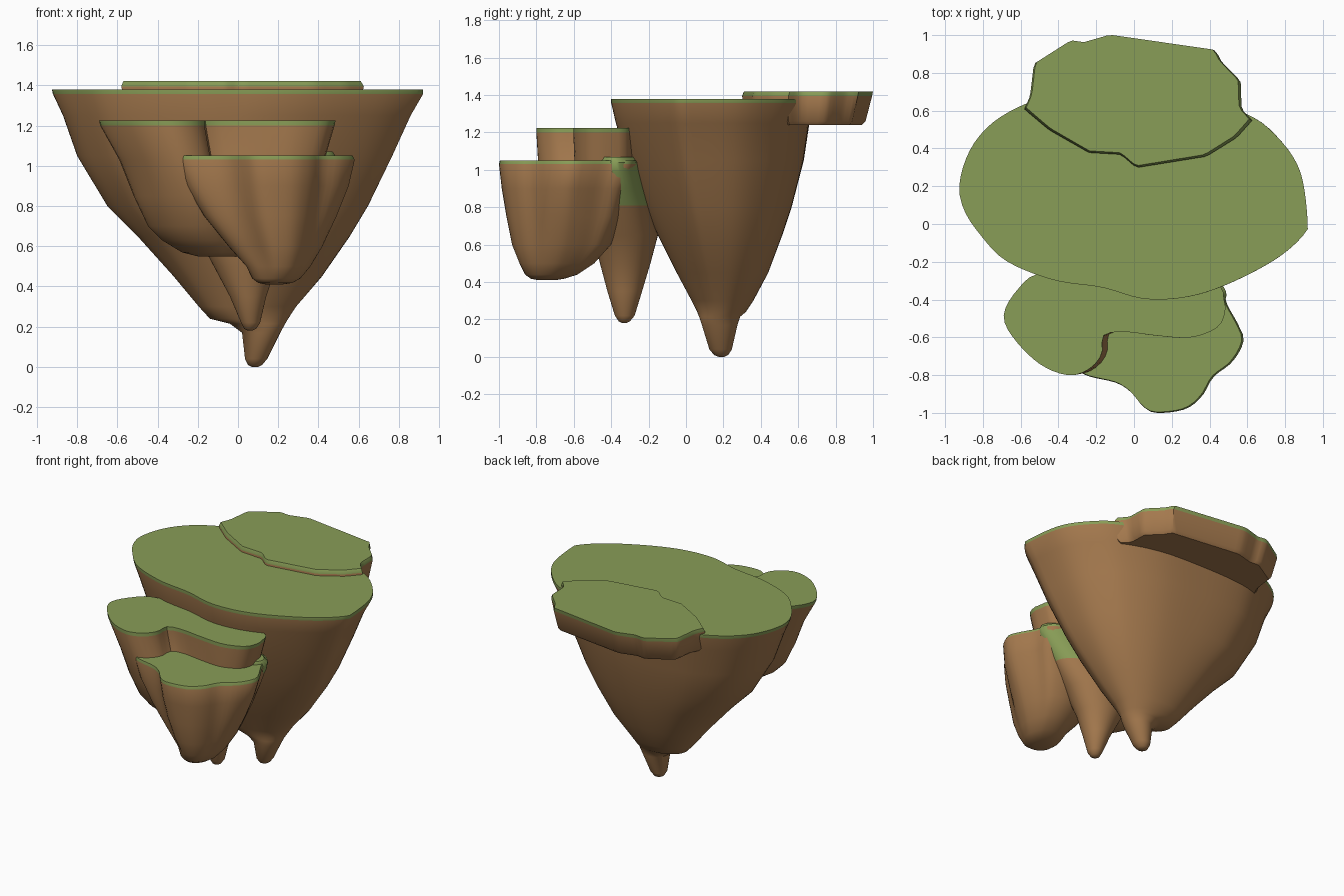
import bpy, bmesh, math
from mathutils import Vector

if "Cube" in bpy.data.objects:
    bpy.data.objects.remove(bpy.data.objects["Cube"])


def material(name, rgb):
    m = bpy.data.materials.new(name)
    m.diffuse_color = (*rgb, 1)
    m.use_nodes = True
    m.node_tree.nodes["Principled BSDF"].inputs["Base Color"].default_value = m.diffuse_color
    return m


GRASS = material("grass green", (0.25, 0.34, 0.095))
EARTH = material("earth brown", (0.37, 0.19, 0.075))


def resample(pts, n, smooth):
    """Closed outline resampled evenly, optionally through a Catmull-Rom curve."""
    P = [Vector(p) for p in pts]
    dense = []
    for i in range(len(P)):
        a, b, c, d = (P[(i + k) % len(P)] for k in (-1, 0, 1, 2))
        for s in range(10):
            t = s / 10
            if smooth:
                dense.append(0.5 * (2 * b + (c - a) * t + (2 * a - 5 * b + 4 * c - d) * t * t
                                    + (3 * b - a - 3 * c + d) * t ** 3))
            else:
                dense.append(b.lerp(c, t))
    dense.append(dense[0])
    lens = [0]
    for a, b in zip(dense, dense[1:]):
        lens.append(lens[-1] + (b - a).length)
    out, j = [], 0
    for i in range(n):
        want = lens[-1] * i / n
        while lens[j + 1] < want:
            j += 1
        f = (want - lens[j]) / (lens[j + 1] - lens[j])
        out.append(dense[j].lerp(dense[j + 1], f))
    return out


def rock(name, outline, rings, n=72, smooth=True, grass_rule=None):
    """Loft an outline down through rings (z, x0, x1, y0, y1, roundness)."""
    pts = resample(outline, n, smooth)
    lo = [min(p[k] for p in pts) for k in (0, 1)]
    hi = [max(p[k] for p in pts) for k in (0, 1)]
    unit = [Vector([2 * (p[k] - lo[k]) / (hi[k] - lo[k]) - 1 for k in (0, 1)]) for p in pts]
    start = math.atan2(unit[0].y, unit[0].x)
    bm = bmesh.new()
    loops = []
    for z, x0, x1, y0, y1, r in rings:
        loop = []
        for i, u in enumerate(unit):
            a = start + 2 * math.pi * i / n
            q = u.lerp(Vector((math.cos(a), math.sin(a))), r)
            loop.append(bm.verts.new(((x0 + x1) / 2 + q.x * (x1 - x0) / 2,
                                      (y0 + y1) / 2 + q.y * (y1 - y0) / 2, z)))
        loops.append(loop)
    top = bm.faces.new(loops[0])
    bm.faces.new(loops[-1][::-1])
    for k, (A, B) in enumerate(zip(loops, loops[1:])):
        for i in range(n):
            j = (i + 1) % n
            f = bm.faces.new((A[i], B[i], B[j], A[j]))
            f.material_index = 0 if k == 0 else 1
    for f in bm.faces:
        if f is not top and len(f.verts) > 4:
            f.material_index = 1
    bmesh.ops.recalc_face_normals(bm, faces=bm.faces[:])
    if grass_rule:
        for f in bm.faces:
            if grass_rule(f.calc_center_median(), f.normal):
                f.material_index = 0
    me = bpy.data.meshes.new(name)
    bm.to_mesh(me)
    bm.free()
    me.materials.append(GRASS)
    me.materials.append(EARTH)
    ob = bpy.data.objects.new(name, me)
    bpy.context.collection.objects.link(ob)
    bpy.ops.object.select_all(action='DESELECT')
    ob.select_set(True)
    bpy.context.view_layer.objects.active = ob
    bpy.ops.object.shade_smooth_by_angle(angle=math.radians(42))
    return ob


# Main island: broad oval top tapering to a tip with a side shoulder
rock("main_island",
     [(.92, .02), (.88, .28), (.76, .46), (.6, .58), (.3, .67), (-.1, .69), (-.4, .68),
      (-.57, .64), (-.75, .54), (-.87, .4), (-.93, .22), (-.91, .08), (-.82, -.06),
      (-.68, -.2), (-.43, -.3), (-.17, -.34), (.05, -.4), (.28, -.39), (.5, -.32),
      (.75, -.19), (.9, -.06)],
     [(1.38, -.925, .92, -.4, .69, 0), (1.357, -.92, .92, -.4, .69, 0),
      (1.25, -.87, .86, -.375, .66, .05), (1.05, -.8, .77, -.32, .63, .1),
      (.8, -.65, .65, -.22, .565, .2), (.65, -.5, .56, -.15, .515, .3),
      (.45, -.32, .42, -.05, .44, .5), (.3, -.195, .29, .03, .36, .7),
      (.24, -.14, .25, .06, .32, .8), (.215, -.04, .235, .07, .29, .9),
      (.17, .02, .21, .085, .275, 1), (.04, .035, .145, .125, .245, 1),
      (.01, .05, .12, .15, .225, 1), (0, .07, .1, .175, .205, 1)], n=96)

# Back ledge: thin angular slab overhanging behind
rock("back_ledge",
     [(.62, .55), (.565, .61), (.56, .76), (.46, .86), (.43, .92), (-.13, 1.0), (-.27, .96),
      (-.34, .97), (-.53, .85), (-.55, .68), (-.58, .61), (-.45, .5), (-.24, .38),
      (-.07, .37), (.01, .3), (.38, .36), (.54, .46)],
     [(1.42, -.57, .61, .31, 1.0, 0), (1.395, -.58, .625, .3, .995, 0),
      (1.26, -.55, .6, .32, .96, 0), (1.24, -.53, .58, .34, .94, 0)],
     n=96, smooth=False)

# Upper front step: curved ledge with a hanging lobe on the left
rock("upper_step",
     [(.48, -.4), (.44, -.31), (.2, -.27), (-.2, -.25), (-.5, -.26), (-.62, -.35), (-.69, -.48),
      (-.64, -.6), (-.5, -.74), (-.35, -.8), (-.24, -.77), (-.17, -.69), (-.16, -.59),
      (-.05, -.57), (.12, -.59), (.3, -.6), (.44, -.55), (.485, -.47)],
     [(1.225, -.69, .485, -.8, -.25, 0), (1.2, -.685, .48, -.8, -.25, 0),
      (1.03, -.59, .43, -.79, -.25, 0), (.85, -.52, .4, -.76, -.26, .25),
      (.7, -.45, .28, -.7, -.28, .5), (.63, -.38, .16, -.65, -.3, .7),
      (.57, -.28, .06, -.58, -.34, .9), (.55, -.2, 0, -.52, -.4, 1)])

# Spike hanging beneath the steps, with a grassy patch on its right flank
circle = [(math.cos(i * math.pi / 6), math.sin(i * math.pi / 6)) for i in range(12)]
rock("hanging_spike", circle,
     [(1.07, -.3, .47, -.52, -.25, 0), (1.04, -.32, .49, -.53, -.22, 0),
      (.99, -.32, .48, -.53, -.22, 0), (.9, -.29, .43, -.53, -.2, 0),
      (.81, -.26, .38, -.52, -.18, 0), (.65, -.2, .28, -.5, -.15, 0),
      (.5, -.12, .19, -.46, -.19, 0), (.35, -.04, .14, -.42, -.235, 0),
      (.22, .015, .11, -.38, -.275, 0), (.19, .03, .09, -.36, -.3, 0),
      (.18, .05, .07, -.34, -.32, 0)], n=48,
     grass_rule=lambda c, n: n.x > .2 and c.y > -.42 and c.z > .82)

# Lower front step: rounded nose tapering to a blunt lobe
rock("lower_step",
     [(.58, -.62), (.55, -.53), (.49, -.42), (.45, -.3), (.25, -.25), (0, -.3), (-.2, -.45),
      (-.31, -.68), (-.28, -.79), (-.1, -.84), (-.02, -.89), (.05, -.97), (.12, -1),
      (.27, -.98), (.36, -.91), (.42, -.81), (.52, -.73)],
     [(1.05, -.31, .57, -.995, -.25, 0), (1.03, -.31, .58, -1, -.25, 0),
      (.9, -.26, .55, -.985, -.3, .1), (.75, -.17, .49, -.96, -.34, .25),
      (.6, -.05, .42, -.93, -.4, .45), (.5, .04, .36, -.89, -.49, .65),
      (.44, .07, .31, -.86, -.58, .8), (.418, .1, .27, -.83, -.65, .9),
      (.41, .14, .22, -.79, -.7, 1)])
